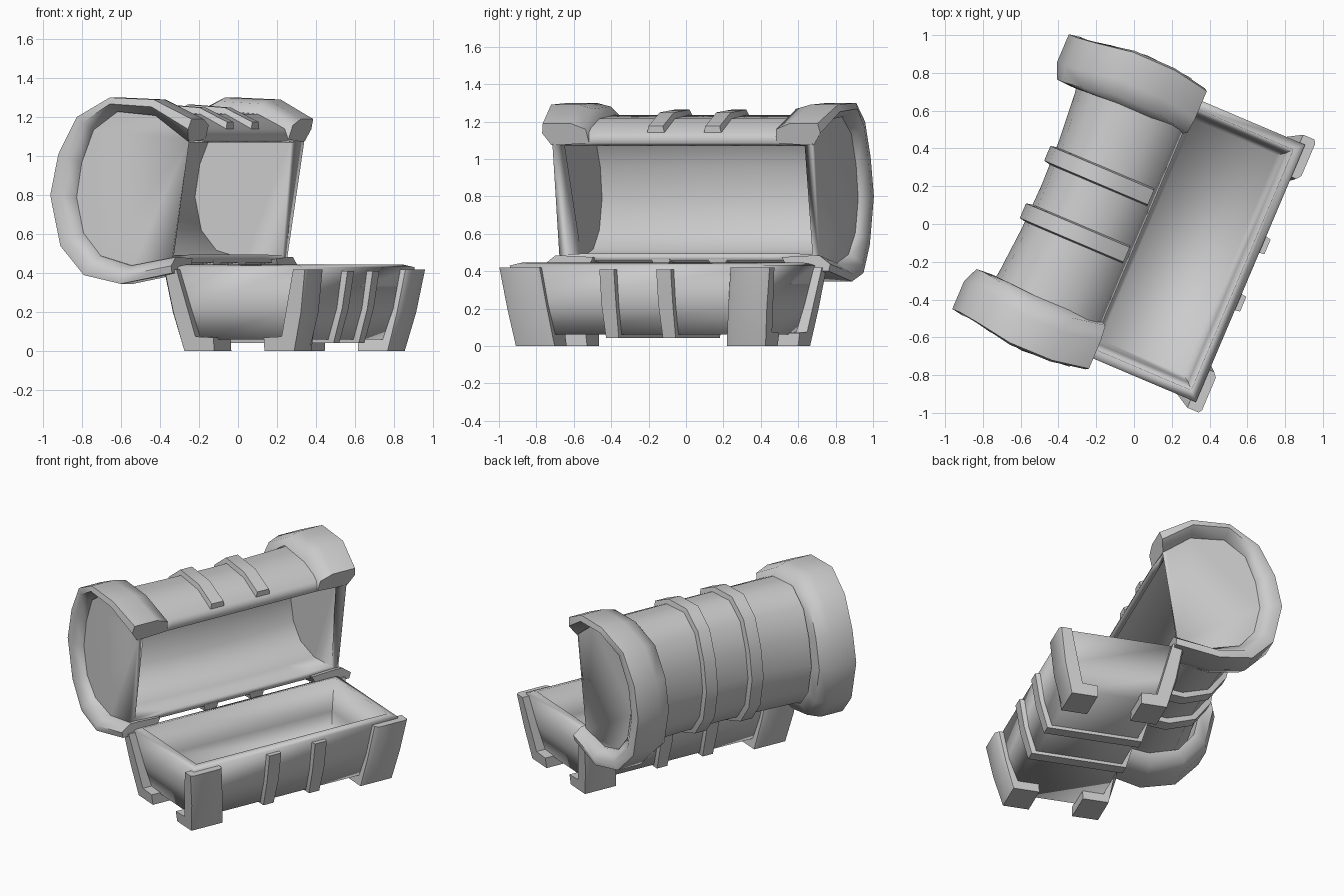
import bpy, bmesh, math
from mathutils import Vector

if "Cube" in bpy.data.objects:
    bpy.data.objects.remove(bpy.data.objects["Cube"])

YAW = math.radians(-23)      # whole chest is turned; built with front = +x, length = y
MID = 0.315                  # middle of the box in x


def loft(name, rows, closed=True, cap_first=True, cap_last=True, shell=0, angle=60):
    """Skin a list of point rows into one mesh."""
    bm = bmesh.new()
    grid = [[bm.verts.new(p) for p in row] for row in rows]
    n = len(grid[0])
    for a, b in zip(grid, grid[1:]):
        for j in range(n if closed else n - 1):
            k = (j + 1) % n
            bm.faces.new((a[j], a[k], b[k], b[j]))
    if cap_first:
        bm.faces.new(grid[0][::-1])
    if cap_last:
        bm.faces.new(grid[-1])
    bmesh.ops.recalc_face_normals(bm, faces=bm.faces)
    me = bpy.data.meshes.new(name)
    bm.to_mesh(me)
    bm.free()
    ob = bpy.data.objects.new(name, me)
    bpy.context.collection.objects.link(ob)
    ob.rotation_euler.z = YAW
    if shell:
        m = ob.modifiers.new("walls", 'SOLIDIFY')
        m.thickness = shell
        m.offset = -1
        m.use_even_offset = True
    bpy.ops.object.select_all(action='DESELECT')
    ob.select_set(True)
    bpy.context.view_layer.objects.active = ob
    bpy.ops.object.shade_smooth_by_angle(angle=math.radians(angle))
    return ob


# Box: tapered open tub
def rect(z, hx, hy):
    return [(MID + sx * hx, sy * hy, z) for sx, sy in ((1, 1), (-1, 1), (-1, -1), (1, -1))]


loft("box_body", [rect(0.06, 0.275, 0.67), rect(0.22, 0.325, 0.705), rect(0.43, 0.355, 0.74)],
     cap_last=False, shell=0.05, angle=80)

# Box corner posts with feet turned inward
POST = [(0.402, 0.42), (0.367, 0.2), (0.305, 0), (0.14, 0), (0.14, 0.07), (0.24, 0.075), (0.325, 0.42)]
for sx, a in ((1, "front"), (-1, "back")):
    for sy, b in ((1, "right"), (-1, "left")):
        rows = []
        for y0, y1, grow in ((0.50, 0.555, -0.02), (0.525, 0.58, 0), (0.70, 0.765, 0), (0.725, 0.785, -0.012)):
            rows.append([(MID + sx * (x + (grow if i < 2 else 0)), sy * (y0 + (y1 - y0) * z / 0.42), z)
                         for i, (x, z) in enumerate(POST)])
        loft(f"{a}_{b}_corner_post", rows, angle=50)

# Box straps: run down the front, under the floor and up the back
HALF = [(0.355, 0.41), (0.325, 0.22), (0.275, 0.065)]
PATH = [(MID + x, z) for x, z in HALF] + [(MID - x, z) for x, z in HALF[::-1]]
for s in (-1, 1):
    rows = []
    for x, z in PATH:
        side = 1 if x > MID else -1
        w = 0.05 if z > 0.1 else 0.045
        ox, oz = x + side * 0.028, z - (0.022 if z < 0.1 else 0)
        ix = x - side * 0.02
        rows.append([(ix, s * 0.165 - w, z), (ox, s * 0.165 - w + 0.008, oz),
                     (ox, s * 0.165 + w - 0.008, oz), (ix, s * 0.165 + w, z)])
    loft(("left" if s < 0 else "right") + "_box_strap", rows)

# Lid profiles (x, z) in the opened position: trim outside and lid skin
OUTER = [(0.08, 1.19), (-0.117, 1.29), (-0.36, 1.30), (-0.557, 1.2), (-0.665, 1.01),
         (-0.71, 0.8), (-0.654, 0.54), (-0.513, 0.39), (-0.296, 0.345), (-0.02, 0.40)]
SKIN = [(0.05, 1.085), (0.025, 1.14), (-0.13, 1.215), (-0.35, 1.235), (-0.49, 1.14), (-0.56, 0.97),
        (-0.59, 0.79), (-0.55, 0.60), (-0.45, 0.48), (-0.27, 0.43), (-0.05, 0.455)]


def waist(x, y):             # lid back is slightly pinched in the middle
    return x * (0.9 + 0.1 * (y / 0.75) ** 2) if x < 0 else x


loft("lid_body", [[(waist(x, y), y, z) for x, z in SKIN] for y in (-0.755, -0.5, -0.25, 0, 0.25, 0.5, 0.755)],
     closed=False, shell=0.04)

# Lid end trims: thick rounded hoops bowed outward at the shoulders
SECTION = [(0, 0.54), (0.7, 0.545), (1, 0.63), (1, 0.79), (0.5, 0.80), (-0.1, 0.76), (-0.1, 0.70)]
inner = [SKIN[0]] + SKIN[2:-1] + [(-0.02, 0.475)]
for s, b in ((1, "right"), (-1, "left")):
    rows = []
    for o, i in zip(OUTER, inner):
        bow = max(0, 0.05 * (1 - ((o[0] + 0.25) / 0.36) ** 2))
        i = Vector(i)
        row = []
        for t, y in SECTION:
            p = i + (Vector(o) - i) * t
            row.append((p.x, s * (y + (bow if t > 0 else bow * 0.3)), p.y))
        rows.append(row)
    loft(f"{b}_lid_trim", rows)

# Lid straps
C = Vector((0, 0.78))
for s in (-1, 1):
    y = s * 0.165
    rows = []
    for x, z in SKIN[1:]:
        p = Vector((waist(x, y), z))
        d = (p - C).normalized()
        q, r = p + d * 0.035, p - d * 0.01
        rows.append([(r.x, y - 0.052, r.y), (q.x, y - 0.042, q.y), (q.x, y + 0.042, q.y), (r.x, y + 0.052, r.y)])
    loft(("left" if s < 0 else "right") + "_lid_strap", rows)
